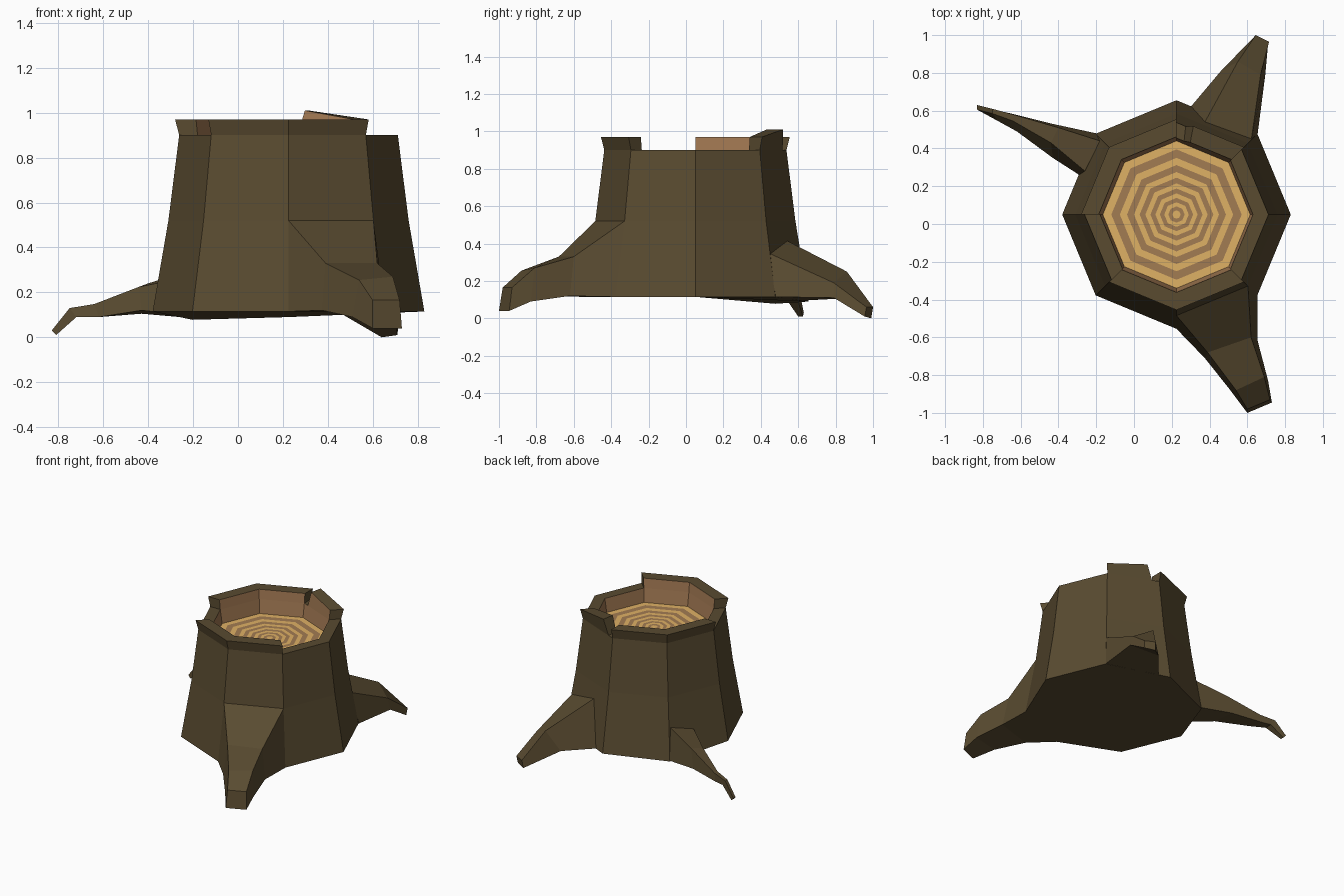
import bpy, bmesh, math

if "Cube" in bpy.data.objects:
    bpy.data.objects.remove(bpy.data.objects["Cube"])

CX, CY = 0.225, 0.05


def material(name, rgb):
    m = bpy.data.materials.new(name)
    m.diffuse_color = (*rgb, 1)
    m.use_nodes = True
    m.node_tree.nodes["Principled BSDF"].inputs["Base Color"].default_value = m.diffuse_color
    return m


BARK = material("bark", (0.100, 0.070, 0.030))
INNER = material("inner_wood", (0.36, 0.19, 0.085))
LIGHT = material("light_ring", (0.74, 0.44, 0.13))
DARK = material("dark_ring", (0.36, 0.20, 0.085))


def build(name, verts, faces, mats, ids=None, recalc=True):
    me = bpy.data.meshes.new(name)
    me.from_pydata(verts, [], faces)
    for m in mats:
        me.materials.append(m)
    for p in me.polygons:
        p.material_index = ids[p.index] if ids else 0
    if recalc:
        bm = bmesh.new()
        bm.from_mesh(me)
        bmesh.ops.recalc_face_normals(bm, faces=bm.faces)
        bm.to_mesh(me)
        bm.free()
    ob = bpy.data.objects.new(name, me)
    bpy.context.collection.objects.link(ob)
    return ob


def corner(i, r, z):
    a = math.radians(45 * i)
    return (CX + r * math.cos(a), CY + r * math.sin(a), z)


def between(i, t, r, z):
    # point on the straight octagon edge from corner i to i+1
    p, q = corner(i, r, z), corner(i + 1, r, z)
    return tuple(a + (b - a) * t for a, b in zip(p, q))


# trunk: flared octagonal shell with a hollow top
WOOD_Z = 0.80
base_z = {2: 0.09, 3: 0.078}
profile = [(0.605, 0.115), (0.535, 0.52), (0.487, 0.90), (0.405, 0.90), (0.39, WOOD_Z)]
verts, faces, ids = [], [], []
for k, (r, z) in enumerate(profile):
    for i in range(8):
        verts.append(corner(i, r, base_z.get(i, z) if k == 0 else z))
for k in range(4):
    for i in range(8):
        j = (i + 1) % 8
        faces.append((k * 8 + i, k * 8 + j, k * 8 + 8 + j, k * 8 + 8 + i))
        ids.append(1 if k == 3 else 0)
faces.append(tuple(range(7, -1, -1)))
ids.append(0)
build("trunk", verts, faces, [BARK, INNER], ids, recalc=False)

# growth rings on the cut face
radii = [0.39, 0.345, 0.30, 0.262, 0.225, 0.195, 0.165, 0.138, 0.112, 0.088, 0.065, 0.043, 0.022]
verts = [corner(i, r, WOOD_Z) for r in radii for i in range(8)]
faces, ids = [], []
for k in range(len(radii) - 1):
    for i in range(8):
        j = (i + 1) % 8
        faces.append((k * 8 + i, k * 8 + j, k * 8 + 8 + j, k * 8 + 8 + i))
        ids.append(k % 2)
faces.append(tuple(range(len(verts) - 8, len(verts))))
ids.append(0)
build("growth_rings", verts, faces, [LIGHT, DARK], ids, recalc=False)


# raised rim pieces: stations are (corner, offset at foot, offset at top, top height)
def rim(name, stations):
    verts, faces, ids = [], [], []
    for i, t0, t1, z in stations:
        verts += [between(i, t0, 0.487, 0.90), between(i, t1, 0.505, z),
                  between(i, t1, 0.412, z), between(i, t0, 0.405, 0.90)]
    for s in range(len(stations) - 1):
        for e in range(4):
            f = (e + 1) % 4
            faces.append((s * 4 + e, s * 4 + f, s * 4 + 4 + f, s * 4 + 4 + e))
            ids.append(1 if e == 2 else 0)
    n = len(verts)
    faces += [(0, 1, 2, 3), (n - 4, n - 3, n - 2, n - 1)]
    ids += [0, 0]
    build(name, verts, faces, [BARK, INNER], ids)


rim("front_rim", [(5, 0, 0, 0.97), (6, 0, 0, 0.97), (7, 0, 0, 0.97)])
rim("back_left_rim", [(2, 0, 0, 0.97), (3, 0, 0, 0.97), (4, 0, 0, 0.97)])
rim("split_back_rim", [(1, 0, 0, 0.97), (1, 0.86, 0.75, 1.01)])


# roots: each section is top-left, top-right, bottom-right, bottom-left
def root(name, sections):
    verts = [p for s in sections for p in s]
    faces = [(0, 1, 2, 3), tuple(len(verts) - 4 + e for e in range(4))]
    for s in range(len(sections) - 1):
        for e in range(4):
            f = (e + 1) % 4
            faces.append((s * 4 + e, s * 4 + f, s * 4 + 4 + f, s * 4 + 4 + e))
    build(name, verts, faces, [BARK])


root("front_root", [
    [corner(6, 0.535, 0.52), corner(7, 0.535, 0.52), corner(7, 0.605, 0.115), corner(6, 0.605, 0.115)],
    [(0.39, -0.68, 0.33), (0.62, -0.60, 0.33), (0.655, -0.62, 0.12), (0.375, -0.71, 0.12)],
    [(0.54, -0.88, 0.255), (0.69, -0.81, 0.27), (0.71, -0.83, 0.09), (0.51, -0.88, 0.09)],
    [(0.60, -0.98, 0.165), (0.72, -0.93, 0.165), (0.73, -0.945, 0.04), (0.60, -1.0, 0.04)]])
root("back_right_root", [
    [(0.37, 0.53, 0.42), (0.62, 0.44, 0.35), (0.655, 0.48, 0.115), (0.30, 0.62, 0.095)],
    [(0.55, 0.86, 0.25), (0.67, 0.79, 0.19), (0.695, 0.79, 0.11), (0.46, 0.81, 0.105)],
    [(0.645, 1.0, 0.06), (0.715, 0.965, 0.06), (0.71, 0.955, 0.01), (0.64, 0.99, 0.0)]])
root("back_left_root", [
    [(-0.26, 0.28, 0.26), (-0.18, 0.44, 0.31), (-0.20, 0.48, 0.085), (-0.29, 0.26, 0.105)],
    [(-0.44, 0.43, 0.225), (-0.40, 0.51, 0.24), (-0.43, 0.53, 0.105), (-0.43, 0.35, 0.12)],
    [(-0.64, 0.545, 0.148), (-0.64, 0.58, 0.148), (-0.65, 0.585, 0.09), (-0.62, 0.49, 0.09)],
    [(-0.75, 0.585, 0.13), (-0.75, 0.61, 0.13), (-0.72, 0.60, 0.09), (-0.72, 0.545, 0.09)],
    [(-0.83, 0.605, 0.03), (-0.83, 0.63, 0.03), (-0.81, 0.625, 0.01), (-0.81, 0.60, 0.01)]])
